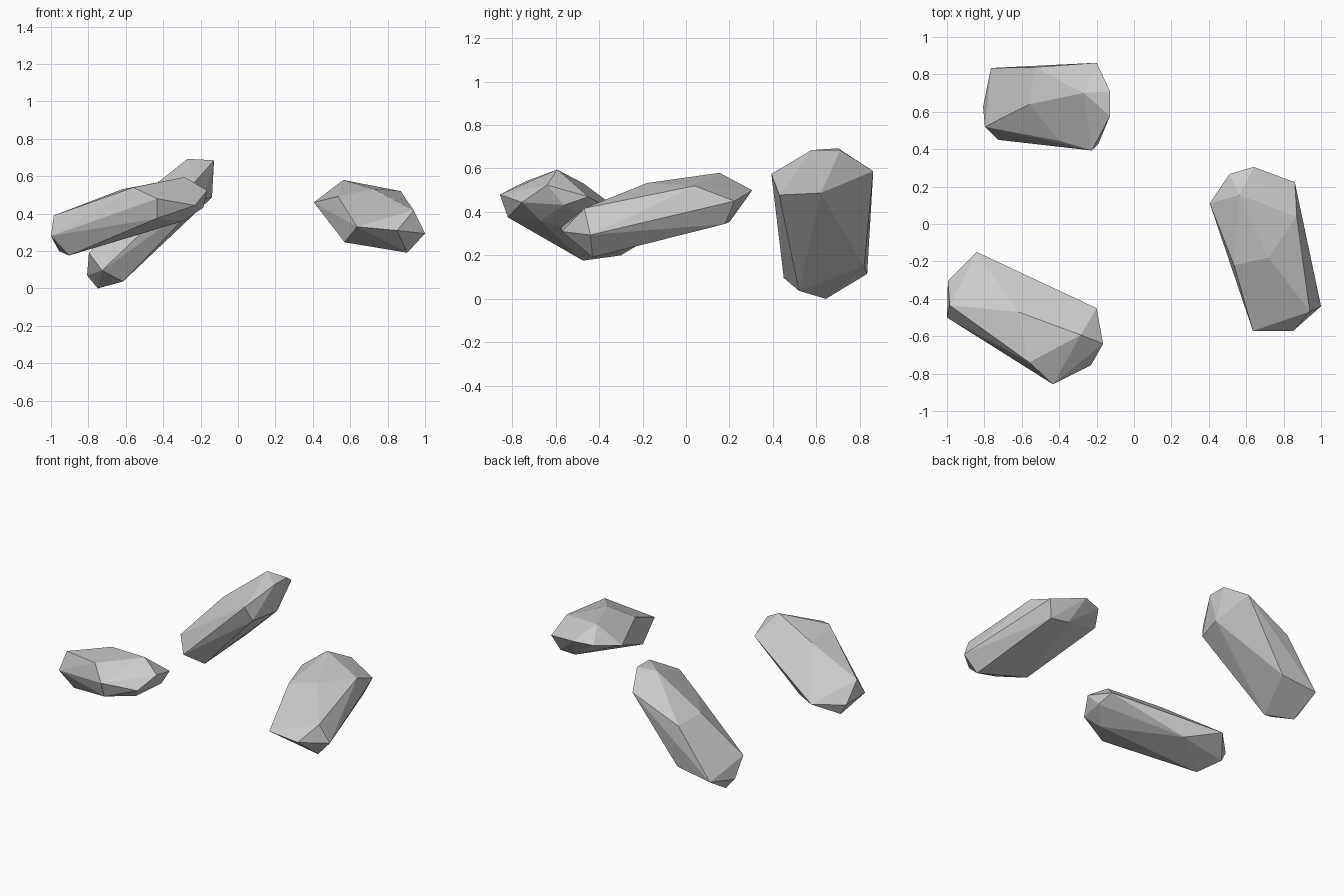
import bpy
import bmesh


def rock(name, corners):
    """Flat-faced boulder: the convex hull around its corner points."""
    bm = bmesh.new()
    for p in corners:
        bm.verts.new(p)
    hull = bmesh.ops.convex_hull(bm, input=bm.verts)
    loose = {g for g in hull["geom_interior"] + hull["geom_unused"]
             if isinstance(g, bmesh.types.BMVert)}
    bmesh.ops.delete(bm, geom=list(loose), context='VERTS')
    bmesh.ops.dissolve_limit(bm, angle_limit=0.03, verts=bm.verts, edges=bm.edges)
    bmesh.ops.recalc_face_normals(bm, faces=bm.faces)
    mesh = bpy.data.meshes.new(name)
    bm.to_mesh(mesh)
    bm.free()
    obj = bpy.data.objects.new(name, mesh)
    bpy.context.collection.objects.link(obj)
    return obj


# Long rock at front left: left end, top ridge, right end, underside
rock("front_left_rock", [
    (-.84, -.15, .29), (-.995, -.305, .27), (-1.0, -.50, .28), (-.985, -.435, .39),
    (-.957, -.30, .20), (-.904, -.474, .176),
    (-.62, -.47, .53), (-.56, -.74, .54), (-.285, -.593, .595),
    (-.165, -.64, .524), (-.20, -.45, .47), (-.23, -.755, .444), (-.185, -.56, .432),
    (-.433, -.857, .48), (-.433, -.82, .375), (-.294, -.67, .36), (-.65, -.295, .252),
])

# Rock at right: back end, top, front end, underside
rock("right_rock", [
    (.405, .11, .46), (.51, .267, .49), (.64, .305, .50), (.86, .223, .45),
    (.563, .155, .58), (.535, -.22, .492), (.72, -.18, .533), (.87, .04, .52),
    (.94, -.468, .417), (1.0, -.44, .294), (.85, -.572, .31), (.636, -.572, .33),
    (.905, -.43, .191), (.57, -.35, .247), (.82, .18, .345), (.696, .20, .353),
])

# Tilted rock at back left: raised end, middle, foot
rock("back_left_rock", [
    (-.20, .862, .588), (-.128, .71, .684), (-.128, .578, .685), (-.27, .70, .693),
    (-.225, .393, .575), (-.19, .43, .478), (-.139, .62, .487),
    (-.56, .64, .462), (-.396, .444, .48), (-.53, .838, .437), (-.51, .82, .15),
    (-.765, .834, .115), (-.797, .52, .19), (-.727, .45, .096),
    (-.807, .626, .07), (-.75, .644, 0), (-.615, .52, .037),
])
